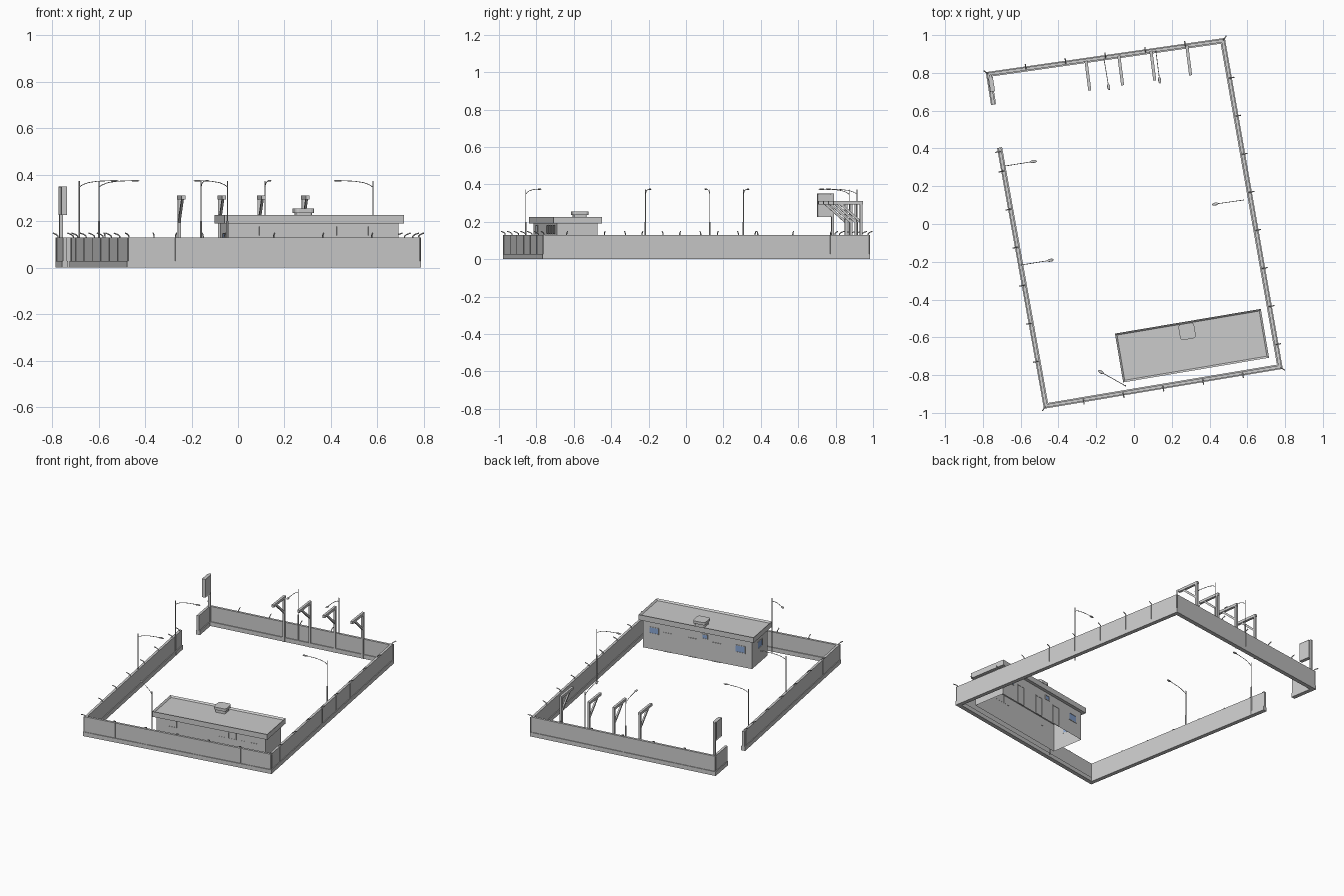
import bpy, bmesh, math
from mathutils import Vector, Matrix

if "Cube" in bpy.data.objects:
    bpy.data.objects.remove(bpy.data.objects["Cube"])


def new_object(name, bm, matrix=None, mat=None):
    bmesh.ops.recalc_face_normals(bm, faces=bm.faces[:])
    me = bpy.data.meshes.new(name)
    bm.to_mesh(me)
    bm.free()
    ob = bpy.data.objects.new(name, me)
    bpy.context.collection.objects.link(ob)
    if matrix:
        ob.matrix_world = matrix
    if mat:
        me.materials.append(mat)
    return ob


def box_bm(bm, lo, hi):
    lo, hi = Vector(lo), Vector(hi)
    m = Matrix.Translation((lo + hi) / 2) @ Matrix.Diagonal((*(hi - lo), 1))
    return bmesh.ops.create_cube(bm, size=1, matrix=m)["verts"]


def box(name, lo, hi, matrix=None, mat=None):
    bm = bmesh.new()
    box_bm(bm, lo, hi)
    return new_object(name, bm, matrix, mat)


def tube(name, pts, radius, matrix=None, sides=6):
    bm = bmesh.new()
    pts = [Vector(p) for p in pts]
    rings = []
    for i, p in enumerate(pts):
        d = (pts[min(i + 1, len(pts) - 1)] - pts[max(i - 1, 0)]).normalized()
        a = Vector((0, 1, 0))          # all paths lie in the local xz plane
        b = d.cross(a).normalized()
        rings.append([bm.verts.new(p + radius * (math.cos(t) * a + math.sin(t) * b))
                      for t in (2 * math.pi * k / sides for k in range(sides))])
    for r, s in zip(rings, rings[1:]):
        for k in range(sides):
            bm.faces.new((r[k], r[(k + 1) % sides], s[(k + 1) % sides], s[k]))
    bm.faces.new(rings[0])
    bm.faces.new(rings[-1])
    return new_object(name, bm, matrix)


def frame(x, y, dx, dy):
    """Local frame at x, y whose +x axis points along dx, dy."""
    return Matrix.Translation((x, y, 0)) @ Matrix.Rotation(math.atan2(dy, dx), 4, 'Z')


def offset_path(path, dist):
    """Mitred offset of an open path towards its right side."""
    out = []
    for i, p in enumerate(path):
        ns = []
        for a, b in ((i - 1, i), (i, i + 1)):
            if a >= 0 and b < len(path):
                d = (path[b] - path[a]).normalized()
                ns.append(Vector((d.y, -d.x)))
        n = sum(ns, Vector((0, 0))).normalized()
        out.append(p + n * dist / n.dot(ns[0]))
    return out


def wall(name, path, near, far, z0, z1):
    bm = bmesh.new()
    rows = [[bm.verts.new((q.x, q.y, z)) for q in offset_path(path, o)]
            for o, z in ((near, z0), (far, z0), (far, z1), (near, z1))]
    for i in range(len(path) - 1):
        for k in range(4):
            r, s = rows[k], rows[(k + 1) % 4]
            bm.faces.new((r[i], r[i + 1], s[i + 1], s[i]))
    for i in (0, -1):
        bm.faces.new([r[i] for r in rows])
    return new_object(name, bm)


glass = bpy.data.materials.new("glass")
glass.diffuse_color = (0.25, 0.38, 0.65, 1)
glass.use_nodes = True
glass.node_tree.nodes["Principled BSDF"].inputs["Base Color"].default_value = glass.diffuse_color

# Perimeter wall on its plinth, open at the gateway
path = [Vector(p) for p in ((-0.757, 0.63), (-0.785, 0.804), (0.481, 0.985),
                            (0.788, -0.767), (-0.477, -0.978), (-0.725, 0.402))]
wall("wall_plinth", path, 0, 0.027, 0, 0.028)
wall("perimeter_wall", path, 0.005, 0.021, 0.028, 0.13)


# Outward leaning fence brackets with thin outer posts
def bracket(p, out):
    m = frame(p.x, p.y, out.x, out.y)
    box("wall_post", (-0.006, -0.003, 0.028), (-0.003, 0.003, 0.13), m)
    tube("wall_bracket", [(-0.014, 0, 0.125), (-0.013, 0, 0.136), (-0.004, 0, 0.143),
                          (0.013, 0, 0.149)], 0.003, m)


spots = [[], [k / 6 for k in range(1, 6)], [0.12 + 0.115 * k for k in range(8)],
         [k / 6 for k in range(1, 6)], [0.18 + 0.146 * k for k in range(6)] + [0.985]]
for i, ts in enumerate(spots):
    d = path[i + 1] - path[i]
    for t in ts:
        bracket(path[i] + d * t, Vector((-d.y, d.x)).normalized())
    if 0 < i:
        back = (path[i] - path[i - 1]).normalized() - d.normalized()
        bracket(path[i], back.normalized())

# Building: hollow body, open underneath
B = Matrix.Translation((0.307, -0.644, 0)) @ Matrix.Rotation(math.radians(9.6), 4, 'Z')
bm = bmesh.new()
box_bm(bm, (-0.371, -0.11, 0), (0.371, 0.11, 0.19))
bmesh.ops.delete(bm, geom=[f for f in bm.faces if abs(f.normal.z) > 0.9], context='FACES')
new_object("building_walls", bm, B)

# Overhanging roof with sunken deck
bm = bmesh.new()
box_bm(bm, (-0.3915, -0.131, 0.19), (0.3915, 0.131, 0.226))
top = max(bm.faces, key=lambda f: f.calc_center_median().z)
bmesh.ops.inset_region(bm, faces=[top], thickness=0.014)
bmesh.ops.translate(bm, verts=top.verts[:], vec=(0, 0, -0.01))
new_object("roof", bm, B)


# Roof ventilator with rounded cap
def rounded_box(name, cx, cy, half, z0, z1, r):
    bm = bmesh.new()
    box_bm(bm, (cx - half, cy - half, z0), (cx + half, cy + half, z1))
    edges = [e for e in bm.edges if abs(e.verts[0].co.z - e.verts[1].co.z) > 0.001]
    bmesh.ops.bevel(bm, geom=edges, offset=r, segments=3, profile=0.5, affect='EDGES')
    return new_object(name, bm, B)


rounded_box("ventilator_base", -0.013, 0.079, 0.034, 0.216, 0.238, 0.01)
rounded_box("ventilator_cap", -0.013, 0.079, 0.042, 0.236, 0.254, 0.015)


# Windows and doors: a raised frame and a pane on a wall face
def opening(name, m, u, w, z0, z1, mat=None):
    t = 0.004
    bm = bmesh.new()
    for lo, hi in (((u - w / 2, z0), (u - w / 2 + t, z1)), ((u + w / 2 - t, z0), (u + w / 2, z1)),
                   ((u - w / 2 + t, z0), (u + w / 2 - t, z0 + t)),
                   ((u - w / 2 + t, z1 - t), (u + w / 2 - t, z1))):
        box_bm(bm, (lo[0], -0.003, lo[1]), (hi[0], 0.001, hi[1]))
    new_object(name + "_frame", bm, m)
    box(name + "_panel", (u - w / 2 + t, -0.001, z0 + t), (u + w / 2 - t, 0.001, z1 - t), m, mat)


front = B @ Matrix.Translation((0, -0.11, 0))
rear = B @ Matrix.Translation((0, 0.11, 0)) @ Matrix.Rotation(math.pi, 4, 'Z')
left = B @ Matrix.Translation((-0.371, 0, 0)) @ Matrix.Rotation(-math.pi / 2, 4, 'Z')
for u, w in ((-0.261, 0.055), (0.078, 0.053), (0.144, 0.055), (0.218, 0.048), (0.294, 0.05)):
    opening("front_window", front, u, w, 0.135, 0.182)
for u, w, z0, z1 in ((-0.296, 0.065, 0.105, 0.15), (0.05, 0.04, 0.14, 0.172), (0.29, 0.07, 0.095, 0.145)):
    opening("rear_window", rear, u, w, z0, z1, glass)
for u in (-0.2, -0.03, 0.13):
    opening("door", rear, u, 0.06, 0, 0.13)
opening("side_window", left, 0, 0.07, 0.1, 0.15, glass)

# Street lamps: pole, curved arm and flattened head
for x, y, hx, hy in ((-0.683, 0.307, -0.52, 0.333), (-0.598, -0.217, -0.43, -0.19),
                     (-0.045, -0.857, -0.185, -0.778), (0.58, 0.127, 0.418, 0.104),
                     (0.116, 0.915, 0.137, 0.75), (-0.159, 0.873, -0.132, 0.714)):
    m = frame(x, y, hx - x, hy - y)
    n = math.hypot(hx - x, hy - y)
    tube("lamp_pole_lower", [(0, 0, 0), (0, 0, 0.2)], 0.004, m, 8)
    tube("lamp_pole_upper", [(0, 0, 0.2), (0, 0, 0.372)], 0.0025, m, 8)
    tube("lamp_arm", [(0, 0, 0.347), (0.015, 0, 0.357), (0.04, 0, 0.366),
                      (0.08, 0, 0.372), (n - 0.02, 0, 0.375)], 0.0018, m)
    bm = bmesh.new()
    bmesh.ops.create_uvsphere(bm, u_segments=10, v_segments=6, radius=1, matrix=Matrix.Translation(
        (n - 0.012, 0, 0.374)) @ Matrix.Diagonal((0.018, 0.008, 0.004, 1)))
    new_object("lamp_head", bm, m)

# Gallows frames by the rear wall: post, arm and diagonal brace
for x, y in ((-0.254, 0.862), (-0.08, 0.889), (0.09, 0.915), (0.28, 0.942)):
    m = frame(x, y, 0.02, -0.155)
    box("gallows_post", (0, -0.007, 0), (0.014, 0.007, 0.295), m)
    box("gallows_arm", (-0.002, -0.008, 0.293), (0.156, 0.008, 0.31), m)
    bm = bmesh.new()
    vs = [[bm.verts.new((px, s, pz)) for px, pz in
           ((0.014, 0.195), (0.014, 0.212), (0.105, 0.293), (0.124, 0.293))] for s in (-0.005, 0.005)]
    for v in vs:
        bm.faces.new(v)
    for k in range(4):
        j = (k + 1) % 4
        bm.faces.new((vs[0][k], vs[0][j], vs[1][j], vs[1][k]))
    new_object("gallows_brace", bm, m)

# Sign by the gateway: post, frame and sunken panel
m = frame(-0.762, 0.79, 0.014, -0.085)
box("sign_post", (0, -0.007, 0), (0.013, 0.007, 0.35), m)
bm = bmesh.new()
box_bm(bm, (0.013, -0.012, 0.226), (0.09, 0.012, 0.35))
sides = [f for f in bm.faces if abs(f.normal.y) > 0.9]
bmesh.ops.inset_individual(bm, faces=sides, thickness=0.007, depth=-0.003)
new_object("sign_board", bm, m)
